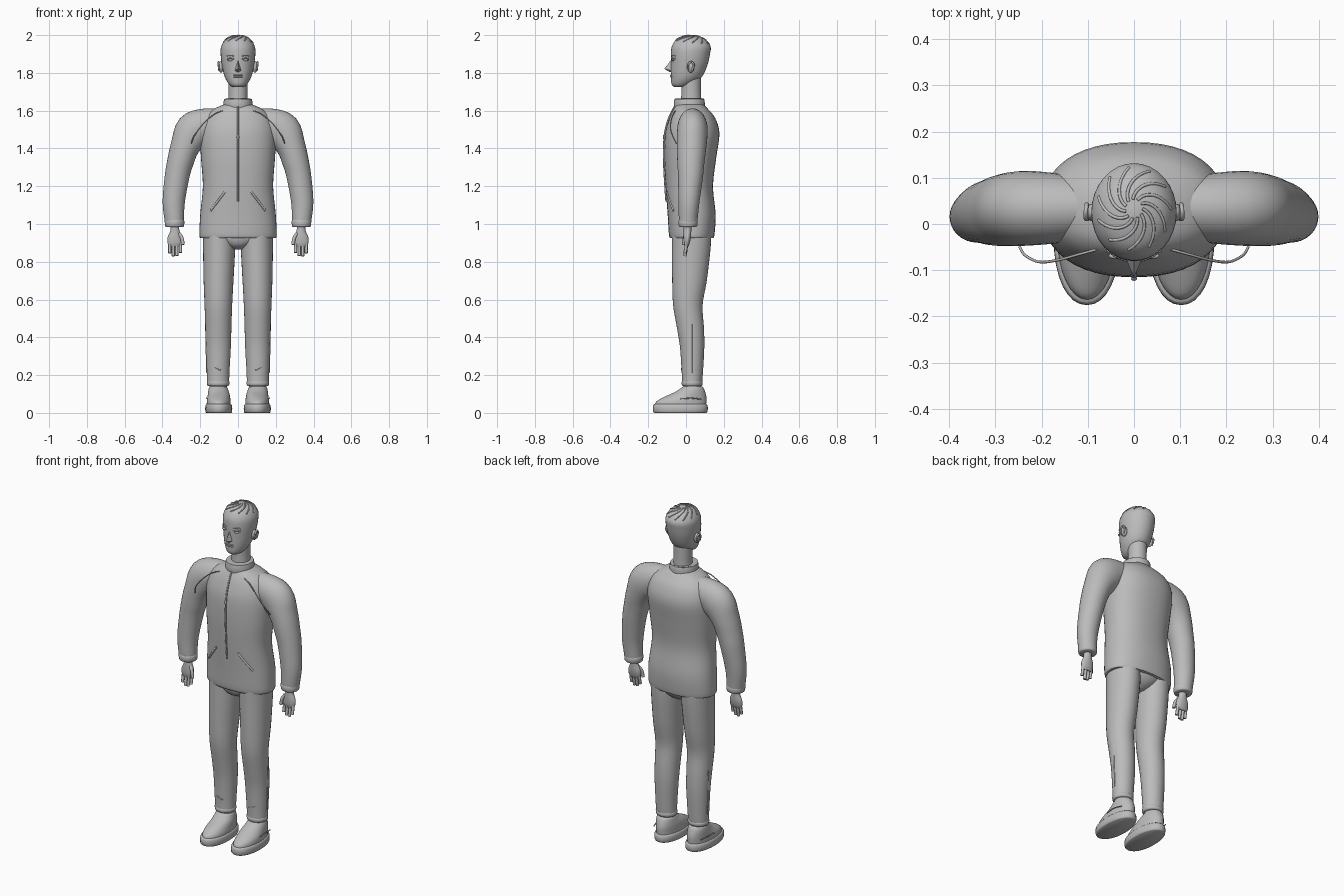
import bpy, bmesh, math
from mathutils import Vector
from mathutils.bvhtree import BVHTree

if "Cube" in bpy.data.objects:
    bpy.data.objects.remove(bpy.data.objects["Cube"])

grey = bpy.data.materials.new("plain grey")
grey.use_nodes = True
grey.diffuse_color = (0.5, 0.5, 0.5, 1)
grey.node_tree.nodes["Principled BSDF"].inputs["Base Color"].default_value = (0.5, 0.5, 0.5, 1)
SIDES = (("left", 1), ("right", -1))


def finish(bm, name):
    bmesh.ops.recalc_face_normals(bm, faces=bm.faces)
    mesh = bpy.data.meshes.new(name)
    bm.to_mesh(mesh)
    bm.free()
    mesh.materials.append(grey)
    obj = bpy.data.objects.new(name, mesh)
    bpy.context.collection.objects.link(obj)
    bpy.ops.object.select_all(action='DESELECT')
    obj.select_set(True)
    bpy.context.view_layer.objects.active = obj
    bpy.ops.object.shade_smooth_by_angle(angle=math.radians(50))
    return obj


def spline(rows, steps):
    """Smooth interpolation through rows of equal length."""
    rows = [Vector(r) for r in rows]
    out = []
    for i in range(len(rows) - 1):
        a, b = rows[max(i - 1, 0)], rows[i]
        c, d = rows[i + 1], rows[min(i + 2, len(rows) - 1)]
        for k in range(steps):
            t = k / steps
            out.append(0.5 * (2 * b + (c - a) * t + (2 * a - 5 * b + 4 * c - d) * t * t
                              + (3 * b - a - 3 * c + d) * t ** 3))
    return out + [rows[-1]]


def loft(name, rows, side=1, steps=4, n=32, power=2.0):
    """Skin oval rings; each row is x, z, half width, front y, back y."""
    bm = bmesh.new()
    path = spline(rows, steps) if steps > 1 else [Vector(r) for r in rows]
    rings = []
    for i, (x, z, w, front, back) in enumerate(path):
        p, q = path[max(i - 1, 0)], path[min(i + 1, len(path) - 1)]
        t = Vector((q[0] - p[0], q[1] - p[1])).normalized()
        ring = []
        for k in range(n):
            a = math.tau * k / n
            c, s = math.cos(a), math.sin(a)
            c = math.copysign(abs(c) ** (2 / power), c) * w
            s = math.copysign(abs(s) ** (2 / power), s) * (back - front) / 2
            ring.append(bm.verts.new((side * (x + c * t[1]), (front + back) / 2 + s, z - c * t[0])))
        rings.append(ring)
    for lo, hi in zip(rings, rings[1:]):
        for k in range(n):
            bm.faces.new((lo[k], lo[(k + 1) % n], hi[(k + 1) % n], hi[k]))
    bm.faces.new(rings[0])
    bm.faces.new(rings[-1])
    return finish(bm, name)


def tube(name, points, radius, side=1):
    """Thin round cord through points."""
    curve = bpy.data.curves.new(name, 'CURVE')
    curve.dimensions = '3D'
    curve.bevel_depth = radius
    curve.bevel_resolution = 2
    curve.use_fill_caps = True
    pts = spline(points, 5)
    line = curve.splines.new('POLY')
    line.points.add(len(pts) - 1)
    for point, p in zip(line.points, pts):
        point.co = (side * p.x, p.y, p.z, 1)
    curve.materials.append(grey)
    obj = bpy.data.objects.new(name, curve)
    bpy.context.collection.objects.link(obj)


def ball(name, centre, size):
    bm = bmesh.new()
    bmesh.ops.create_uvsphere(bm, u_segments=20, v_segments=12, radius=1)
    for v in bm.verts:
        v.co = Vector(c + s * k for c, s, k in zip(centre, size, v.co))
    return finish(bm, name)


def skin(obj):
    tree = BVHTree.FromPolygons([v.co for v in obj.data.vertices],
                                [p.vertices for p in obj.data.polygons])

    def project(start, direction):
        hit = tree.ray_cast(Vector(start), Vector(direction))[0]
        return hit if hit else Vector(start)
    return project


# Jacket body, collar and neck
jacket = loft("jacket_body", [
    (0, .925, .195, -.08, .142), (0, .94, .204, -.09, .15), (0, 1.05, .2, -.097, .157),
    (0, 1.2, .186, -.108, .143), (0, 1.35, .196, -.115, .16), (0, 1.48, .2, -.11, .177),
    (0, 1.56, .18, -.088, .155), (0, 1.605, .135, -.068, .12), (0, 1.635, .07, -.05, .09)],
    n=48, power=2.25)
loft("collar", [(0, 1.6, .074, -.058, .098), (0, 1.625, .078, -.064, .1), (0, 1.655, .075, -.062, .098),
                (0, 1.665, .07, -.056, .092), (0, 1.655, .056, -.035, .085)], steps=2)
loft("neck", [(0, 1.62, .055, -.03, .085), (0, 1.68, .05, -.025, .08), (0, 1.78, .052, -.025, .08)])

# Zip with its pull
front = skin(jacket)
tube("zip", [front((0, -1, 1.12 + .05 * i), (0, 1, 0)) + Vector((0, -.002, 0)) for i in range(11)], .005)
ball("zip_pull", front((0, -1, 1.46), (0, 1, 0)) + Vector((0, -.006, 0)), (.007, .005, .013))

# Head
head = loft("head", [
    (0, 1.725, .026, -.062, -.005), (0, 1.74, .048, -.076, .035), (0, 1.78, .071, -.08, .085),
    (0, 1.84, .085, -.08, .113), (0, 1.9, .092, -.08, .127), (0, 1.94, .089, -.075, .13),
    (0, 1.975, .068, -.053, .104), (0, 1.994, .035, -.015, .065), (0, 2.0, .004, .02, .03)])

# Nose
bm = bmesh.new()
bridge, tip = bm.verts.new((0, -.076, 1.872)), bm.verts.new((0, -.115, 1.822))
wings = [bm.verts.new((x, -.068, 1.81)) for x in (-.021, .021)]
base = bm.verts.new((0, -.085, 1.803))
for tri in ((bridge, wings[0], tip), (bridge, tip, wings[1]), (tip, wings[0], base), (tip, base, wings[1]),
            (bridge, wings[1], base), (bridge, base, wings[0])):
    bm.faces.new(tri)
finish(bm, "nose")

# Mouth
face = skin(head)
for label, z in (("upper", 1.788), ("lower", 1.780)):
    tube(label + "_lip", [face((x, -1, z), (0, 1, 0)) for x in (-.023, 0, .023)], .004)

# Swirl of hair strands from the crown
for i in range(11):
    strand = []
    for k in range(7):
        t = k / 6
        a = math.tau * i / 11 - 1.15 * t
        r = .018 + .062 * t
        strand.append(face((r * math.cos(a), .033 + 1.12 * r * math.sin(a), 3), (0, 0, -1)))
    tube(f"hair_strand_{i + 1}", strand, .0035)

# Pelvis joining the legs
loft("pelvis", [(0, .865, .03, -.02, .07), (0, .885, .08, -.055, .105), (0, .92, .14, -.072, .13),
                (0, .97, .17, -.075, .135)])

for label, s in SIDES:
    # Face details
    eye = face((s * .04, -1, 1.868), (0, 1, 0))
    ball(label + "_eye", eye, (.015, .007, .006))
    for part, z in (("upper_lid", 1.874), ("brow", 1.889)):
        tube(f"{label}_{part}", [face((s * x, -1, z + dz), (0, 1, 0))
                                 for x, dz in ((.022, 0), (.04, .004), (.058, 0))], .003)
    ball(label + "_ear", (s * .09, .025, 1.832), (.014, .019, .03))
    tube(label + "_ear_rim", [(.1, .012, 1.815), (.104, .012, 1.845), (.104, .03, 1.858), (.102, .042, 1.84),
                              (.1, .03, 1.812)], .005, s)

    # Sleeve and cuff
    loft(label + "_sleeve", [
        (.08, 1.53, .08, -.03, .1), (.17, 1.522, .09, -.042, .11), (.235, 1.49, .1, -.047, .115),
        (.28, 1.41, .078, -.048, .108), (.305, 1.33, .07, -.046, .098), (.323, 1.25, .065, -.042, .09),
        (.34, 1.12, .059, -.04, .072), (.338, 1.03, .052, -.038, .062), (.336, 1.0, .05, -.036, .06)], s)
    loft(label + "_cuff", [(.336, .984, .045, -.033, .053), (.336, .99, .05, -.038, .06),
                           (.336, 1.015, .052, -.04, .062), (.336, 1.024, .047, -.034, .056)], s, steps=2)

    # Hand with four fingers and a thumb
    loft(label + "_palm", [(.335, 1.0, .022, -.012, .03), (.334, .965, .024, -.012, .028),
                           (.334, .93, .038, -.013, .026), (.335, .9, .038, -.011, .02),
                           (.335, .882, .03, -.006, .012)], s, n=20)
    for i, length in enumerate((.05, .066, .068, .052)):
        x = .306 + .0185 * i
        tube(f"{label}_finger_{i + 1}", [(x, .004, .905), (x * 1.02 - .007, 0, .9 - length / 2),
                                         (x * 1.02 - .007, -.006, .898 - length)], .0085, s)
    tube(label + "_thumb", [(.312, 0, .95), (.297, -.008, .925), (.291, -.012, .89)], .0095, s)

    # Trouser leg and its hem
    loft(label + "_leg", [
        (.1, .97, .086, -.075, .135), (.1, .87, .085, -.074, .13), (.103, .7, .079, -.073, .11),
        (.104, .57, .073, -.068, .088), (.104, .45, .069, -.048, .095), (.104, .35, .066, -.032, .097),
        (.105, .22, .06, -.023, .09), (.105, .165, .058, -.021, .086)], s)
    loft(label + "_trouser_hem", [(.105, .142, .053, -.016, .08), (.105, .147, .058, -.022, .087),
                                  (.105, .163, .06, -.023, .088), (.105, .17, .055, -.018, .083)], s, steps=2)
    tube(label + "_side_seam", [(.171, .035, .47), (.169, .035, .36), (.165, .035, .21)], .003, s)
    tube(label + "_shin_crease", [(.085, -.022, .225), (.105, -.025, .23), (.125, -.022, .24)], .002, s)

    # Shoe
    loft(label + "_sole", [(.102, 0, .066, -.166, .106), (.102, .008, .071, -.174, .114),
                           (.102, .036, .071, -.175, .115), (.102, .046, .065, -.168, .108)], s, steps=2, power=2.15)
    loft(label + "_shoe", [(.102, .035, .064, -.165, .106), (.102, .06, .063, -.157, .108),
                           (.102, .085, .06, -.115, .108), (.104, .11, .055, -.06, .102),
                           (.105, .13, .05, -.028, .094), (.105, .14, .044, -.015, .085)], s)
    loft(label + "_ankle", [(.105, .12, .046, -.015, .08), (.105, .16, .046, -.013, .078)], s, steps=1)
    tube(label + "_shoe_seam", [(.163, -.03, .075), (.166, .03, .078), (.155, .08, .072)], .003, s)

    # Raglan seam and slanted pocket
    tube(label + "_shoulder_seam", [(.08, -.055, 1.6), (.12, -.066, 1.585), (.165, -.078, 1.55),
                                    (.205, -.082, 1.505), (.235, -.068, 1.46), (.247, -.05, 1.425)], .003, s)
    tube(label + "_pocket", [front((s * (.07 + .025 * i), -1, 1.17 - .033 * i), (0, 1, 0)) * 1
                             if s > 0 else
                             Vector((.07 + .025 * i, front((s * (.07 + .025 * i), -1, 1.17 - .033 * i),
                                                           (0, 1, 0)).y, 1.17 - .033 * i))
                             for i in range(4)], .006, s)
